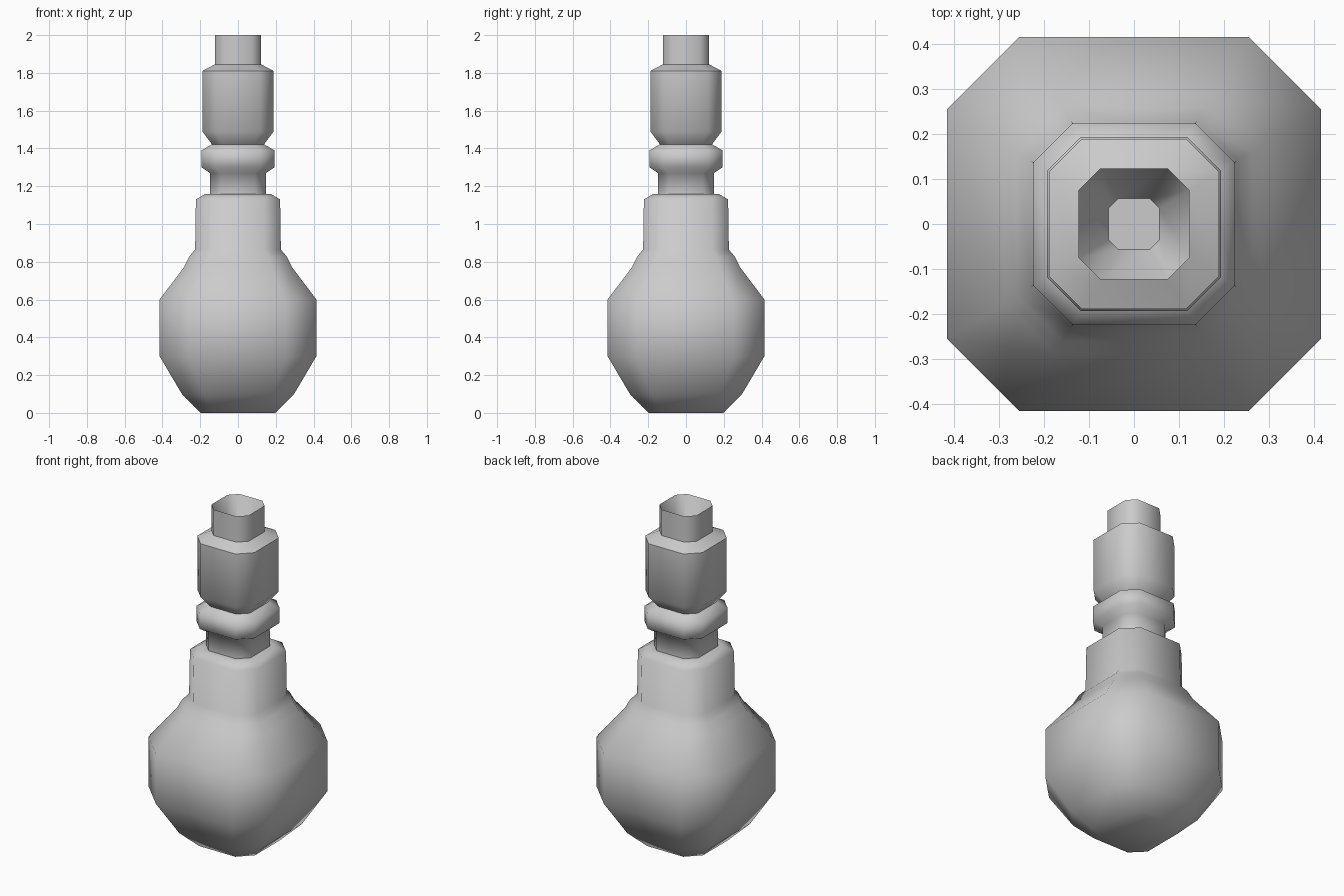
import bpy, bmesh

if "Cube" in bpy.data.objects:
    bpy.data.objects.remove(bpy.data.objects["Cube"])

# Chamfered-square cross-section with unit half-width
C = 0.612
SECTION = [(1, -C), (1, C), (C, 1), (-C, 1), (-1, C), (-1, -C), (-C, -1), (C, -1)]

# Outer silhouette, then the tapered inside of the mouth: (half-width, z)
PROFILE = [
    (0.197, 0.0), (0.297, 0.10), (0.415, 0.30), (0.415, 0.60),     # belly
    (0.287, 0.77), (0.26, 0.825), (0.227, 0.865),                   # shoulder
    (0.223, 1.13), (0.172, 1.16), (0.148, 1.16),                    # lower neck
    (0.148, 1.27), (0.193, 1.30), (0.193, 1.39), (0.138, 1.422),    # collar
    (0.189, 1.49), (0.189, 1.81), (0.123, 1.845), (0.123, 2.0),     # upper neck
    (0.057, 1.85),                                                  # mouth
]


def loft(name, profile):
    bm = bmesh.new()
    rings = [[bm.verts.new((x * r, y * r, z)) for x, y in SECTION] for r, z in profile]
    n = len(SECTION)
    for a, b in zip(rings, rings[1:]):
        for i in range(n):
            j = (i + 1) % n
            bm.faces.new((a[i], a[j], b[j], b[i]))
    # Base and mouth floor
    bm.faces.new(rings[0][::-1])
    bm.faces.new(rings[-1])
    bmesh.ops.recalc_face_normals(bm, faces=bm.faces)
    mesh = bpy.data.meshes.new(name)
    bm.to_mesh(mesh)
    bm.free()
    obj = bpy.data.objects.new(name, mesh)
    bpy.context.collection.objects.link(obj)
    return obj


bottle = loft("bottle", PROFILE)
bpy.context.view_layer.objects.active = bottle
bottle.select_set(True)
bpy.ops.object.shade_smooth_by_angle(angle=1.05)
